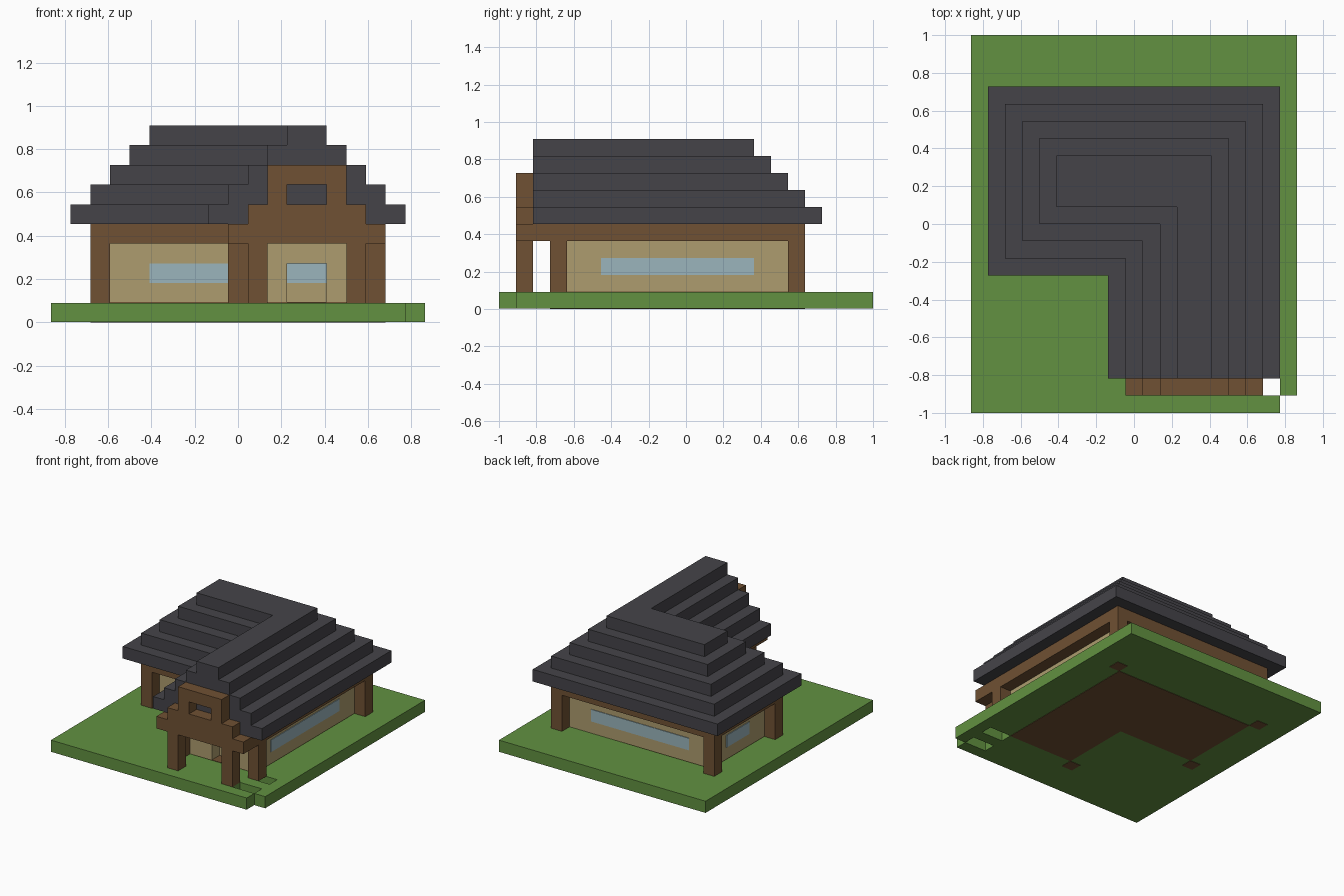
import bpy
import bmesh

U = 1 / 11            # edge length of one building block
X0, Y0 = -9.5, -11    # block grid origin, in blocks

old = bpy.data.objects.get("Cube")
if old:
    bpy.data.objects.remove(old, do_unlink=True)


def material(name, rgb):
    col = [(c / 255 / 12.92 if c < 11 else ((c / 255 + 0.055) / 1.055) ** 2.4) for c in rgb] + [1]
    mat = bpy.data.materials.new(name)
    mat.use_nodes = True
    mat.diffuse_color = col
    mat.node_tree.nodes["Principled BSDF"].inputs["Base Color"].default_value = col
    return mat


GRASS = material("grass green", (98, 145, 65))
WOOD = material("timber brown", (112, 81, 51))
PLASTER = material("wall tan", (173, 156, 110))
GLASS = material("window blue", (155, 181, 188))
SLATE = material("roof grey", (69, 68, 73))


def rect(x0, x1, y0, y1):
    return [(x0, y0), (x1, y0), (x1, y1), (x0, y1)]


def build(name, mat, parts):
    """Extrude each (outline, bottom, top), given in blocks, into one object."""
    bm = bmesh.new()
    for outline, z0, z1 in parts:
        base = bm.faces.new([bm.verts.new(((x + X0) * U, (y + Y0) * U, z0 * U)) for x, y in outline])
        up = bmesh.ops.extrude_face_region(bm, geom=[base], use_keep_orig=True)
        moved = [v for v in up["geom"] if isinstance(v, bmesh.types.BMVert)]
        bmesh.ops.translate(bm, verts=moved, vec=(0, 0, (z1 - z0) * U))
    bmesh.ops.recalc_face_normals(bm, faces=bm.faces[:])
    mesh = bpy.data.meshes.new(name)
    bm.to_mesh(mesh)
    bm.free()
    mesh.materials.append(mat)
    obj = bpy.data.objects.new(name, mesh)
    bpy.context.collection.objects.link(obj)
    return obj


def l_plan(left, right, wing, front, mid, back):
    """L-shaped plan: a main block at the back and a wing to the front."""
    return [(wing, front), (right, front), (right, back), (left, back), (left, mid), (wing, mid)]


# Lawn with a missing corner and two open slots
SKIN = 0.03
lawn = build("lawn", GRASS, [([(0, 0), (18, 0), (18, 1), (19, 1), (19, 22), (0, 22)], SKIN, 1)])
cutter = build("slot_cutter", GRASS, [(rect(16, 18, y, y + 1), -1, 2) for y in (1, 3)])
cutter.hide_render = True
cut = lawn.modifiers.new("slots", "BOOLEAN")
cut.operation = "DIFFERENCE"
cut.solver = "EXACT"
cut.object = cutter
bpy.context.view_layer.objects.active = lawn
bpy.ops.object.modifier_apply(modifier=cut.name)
bpy.data.objects.remove(cutter, do_unlink=True)

# Floor and corner posts set into the lawn
build("floor", WOOD, [(l_plan(3, 16, 10, 4, 10, 17), 0, 1 + SKIN)])
for name, x, y, z in (("back_left_post", 16, 17, 0), ("back_right_post", 2, 17, 0),
                      ("front_right_post", 2, 9, 0), ("wing_right_post", 9, 3, 0),
                      ("wing_left_post", 16, 3, 1)):
    build(name, WOOD, [(rect(x, x + 1, y, y + 1), z, 4)])

# Walls, with a doorway recessed in the front of the wing
plan = l_plan(3, 16, 10, 4, 10, 17)
doorway = [(12, 4), (12, 5), (14, 5), (14, 4)]
build("walls", PLASTER, [(plan[:1] + doorway + plan[1:], 1, 3), (plan, 3, 4)])

# Thin window panes
T = 0.05
for name, pane in (("left_window", rect(16, 16 + T, 6, 15)),
                   ("right_window", rect(3 - T, 3, 12, 15)),
                   ("back_window", rect(5, 14, 17, 17 + T)),
                   ("front_window", rect(5, 9, 10 - T, 10)),
                   ("wing_window", rect(10 - T, 10, 6, 9)),
                   ("door_window", rect(12, 14, 5 - T, 5))):
    build(name, GLASS, [(pane, 2, 3)])

# Timber beam layer on top of the posts
build("beams", WOOD, [(l_plan(2, 17, 9, 3, 9, 18), 4, 5)])
for name, x in (("porch_beam_right", 9), ("porch_beam_left", 16)):
    build(name, WOOD, [(rect(x, x + 1, 2, 3), 4, 5)])

# Porch: two posts under a stepped gable with a small opening
for name, x in (("porch_post_right", 10), ("porch_post_left", 15)):
    build(name, WOOD, [(rect(x, x + 1, 1, 2), 1, 4)])
gable = [(9, 17, 4), (10, 16, 5), (11, 12, 6), (14, 15, 6), (11, 15, 7)]
build("porch_gable", WOOD, [(rect(a, b, 1, 2), z, z + 1) for a, b, z in gable])

# Stepped roof, each layer one block further in
for k in range(5):
    build(f"roof_layer_{k + 1}", SLATE,
          [(l_plan(1 + k, 18 - k, 8 + k, 2, 8 + k, 19 - k), 5 + k, 6 + k)])
